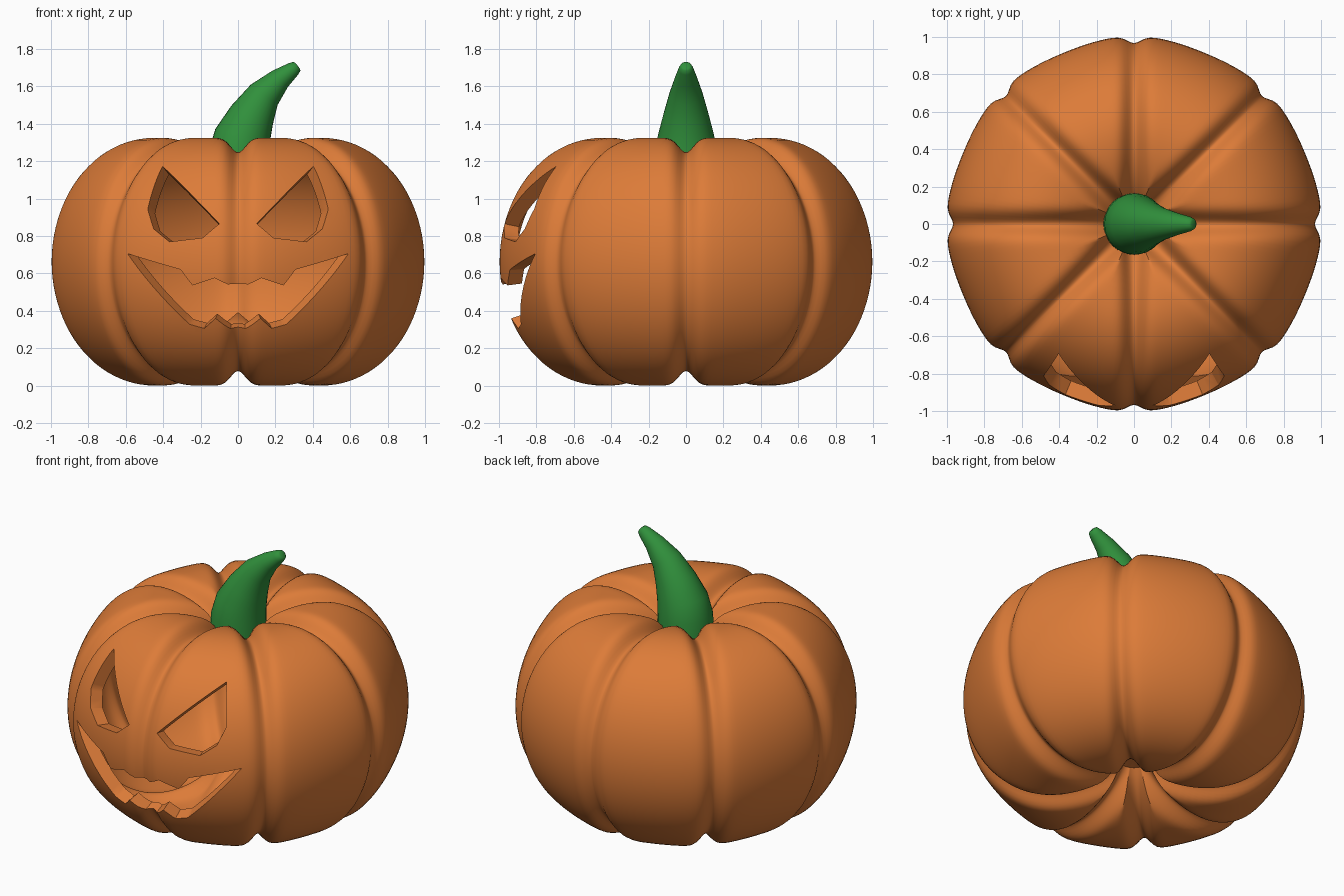
import bpy, bmesh
from math import sin, cos, acos, pi, sqrt, exp, radians

if "Cube" in bpy.data.objects:
    bpy.data.objects.remove(bpy.data.objects["Cube"])

MID = 0.6625        # half height of the body
CORE = 0.47         # radius of the highest ring
SEGMENTS = 8
HALF_STEPS = 13     # columns from a groove to the middle of a lobe
ROWS = 72


def material(name, rgb):
    m = bpy.data.materials.new(name)
    m.use_nodes = True
    color = (*rgb, 1.0)
    m.diffuse_color = color
    m.node_tree.nodes["Principled BSDF"].inputs["Base Color"].default_value = color
    return m


orange = material("pumpkin orange", (0.72, 0.2, 0.04))
green = material("stem green", (0.03, 0.28, 0.045))


def make_object(name, bm, mat):
    mesh = bpy.data.meshes.new(name)
    bm.to_mesh(mesh)
    bm.free()
    mesh.materials.append(mat)
    obj = bpy.data.objects.new(name, mesh)
    bpy.context.collection.objects.link(obj)
    return obj


def smooth(obj, angle):
    bpy.ops.object.select_all(action='DESELECT')
    obj.select_set(True)
    bpy.context.view_layer.objects.active = obj
    bpy.ops.object.shade_smooth_by_angle(angle=radians(angle))


def bridge(bm, rings):
    for low, high in zip(rings, rings[1:]):
        n = len(low)
        for i in range(n):
            j = (i + 1) % n
            bm.faces.new((low[i], low[j], high[j], high[i]))


# Columns crowd together towards each groove
def column_angles():
    lobe = 2 * pi / SEGMENTS
    half = [lobe / 2 * (i / HALF_STEPS) ** 1.6 for i in range(HALF_STEPS + 1)]
    one = half + [lobe - a for a in reversed(half[1:-1])]
    return [(s * lobe + a, min(a, lobe - a)) for s in range(SEGMENTS) for a in one]


# One closed lobed skin; inset moves it inwards along the profile normal
def lobed_skin(bm, inset, groove_scale):
    columns = column_angles()
    end = acos(-CORE / 0.6)
    rings = []
    for k in range(1, ROWS):
        t = -end + 2 * end * k / ROWS
        width = 0.535 if cos(t) > 0 else 0.6
        r, z = CORE + width * cos(t), MID + MID * sin(t)
        nr, nz = cos(t) / width, sin(t) / MID
        length = sqrt(nr * nr + nz * nz)
        nr, nz = nr / length, nz / length
        depth = 0.037 + 0.04 * (sin(t) ** 2 if cos(t) > 0 else 1)
        ring = []
        for angle, off in columns:
            groove = exp(-(r * sin(off) / 0.055) ** 2)
            push = inset + depth * groove_scale * groove
            flat = 1 - 0.015 * sin(off * SEGMENTS / 2) ** 2
            rr = max(r * flat - nr * push, 0.002)
            ring.append(bm.verts.new((rr * cos(angle), rr * sin(angle), z - nz * push)))
        rings.append(ring)
    bridge(bm, rings)
    dip = 0.39 - inset * 1.5
    for ring, z, flip in ((rings[0], MID - dip, True), (rings[-1], MID + dip, False)):
        pole = bm.verts.new((0, 0, z))
        for i in range(len(ring)):
            a, b = ring[i], ring[(i + 1) % len(ring)]
            bm.faces.new((b, a, pole) if flip else (a, b, pole))


# Hollow body: outer skin plus reversed inner skin
bm = bmesh.new()
lobed_skin(bm, 0.08, 0.5)
bmesh.ops.reverse_faces(bm, faces=bm.faces[:])
lobed_skin(bm, 0.0, 1.0)
body = make_object("pumpkin_body", bm, orange)

# Face outlines as (x, z) on the front surface
eye = [(0.405, 1.175), (0.10, 0.865), (0.19, 0.79), (0.37, 0.77), (0.455, 0.84), (0.485, 0.945)]
mouth_top = [(0.055, 0.54), (0.125, 0.575), (0.245, 0.535), (0.31, 0.62), (0.59, 0.705)]
mouth_low = [(0.26, 0.325), (0.18, 0.305), (0.12, 0.36), (0.04, 0.295)]


def mirrored(points):
    return [(-x, z) for x, z in reversed(points)]


half_mouth = mouth_top + mouth_low
mouth = half_mouth + mirrored(half_mouth)


# Cutters taper towards the middle of the body
def add_cutter(bm, outline):
    rings = []
    for y in (0.5, 1.3):
        ring = []
        for x, z in outline:
            radius = CORE + 0.53 * sqrt(1 - ((z - MID) / MID) ** 2)
            scale = y / sqrt(radius ** 2 - x ** 2)
            ring.append(bm.verts.new((x * scale, -y, MID + (z - MID) * scale)))
        rings.append(ring)
    bridge(bm, rings)
    bm.faces.new(rings[0])
    bm.faces.new(rings[1])


bm = bmesh.new()
for outline in (eye, mirrored(eye), mouth):
    add_cutter(bm, outline)
bmesh.ops.triangulate(bm, faces=bm.faces[:])
bmesh.ops.recalc_face_normals(bm, faces=bm.faces[:])
cutter = make_object("face_cutter", bm, orange)
cutter.hide_render = True

carve = body.modifiers.new("carve", 'BOOLEAN')
carve.operation = 'DIFFERENCE'
carve.solver = 'EXACT'
carve.object = cutter
bpy.context.view_layer.objects.active = body
bpy.ops.object.modifier_apply(modifier=carve.name)
bpy.data.objects.remove(cutter)
smooth(body, 40)

# Curved stem: x, z, radius, lean in degrees
stem_path = [(0, 1.1, 0.165, 0), (0.005, 1.24, 0.163, 4), (0.025, 1.34, 0.15, 12),
             (0.075, 1.445, 0.122, 25), (0.14, 1.555, 0.09, 37), (0.225, 1.64, 0.06, 46),
             (0.295, 1.692, 0.04, 51), (0.315, 1.707, 0.03, 52), (0.319, 1.71, 0.02, 52)]
bm = bmesh.new()
rings = []
for x, z, radius, lean in stem_path:
    lean = radians(lean)
    ring = []
    for i in range(32):
        a = 2 * pi * i / 32
        u = radius * cos(a)
        ring.append(bm.verts.new((x + u * cos(lean), radius * sin(a), z - u * sin(lean))))
    rings.append(ring)
bridge(bm, rings)
bm.faces.new(rings[-1])
bm.faces.new(list(reversed(rings[0])))
stem = make_object("stem", bm, green)
smooth(stem, 50)
